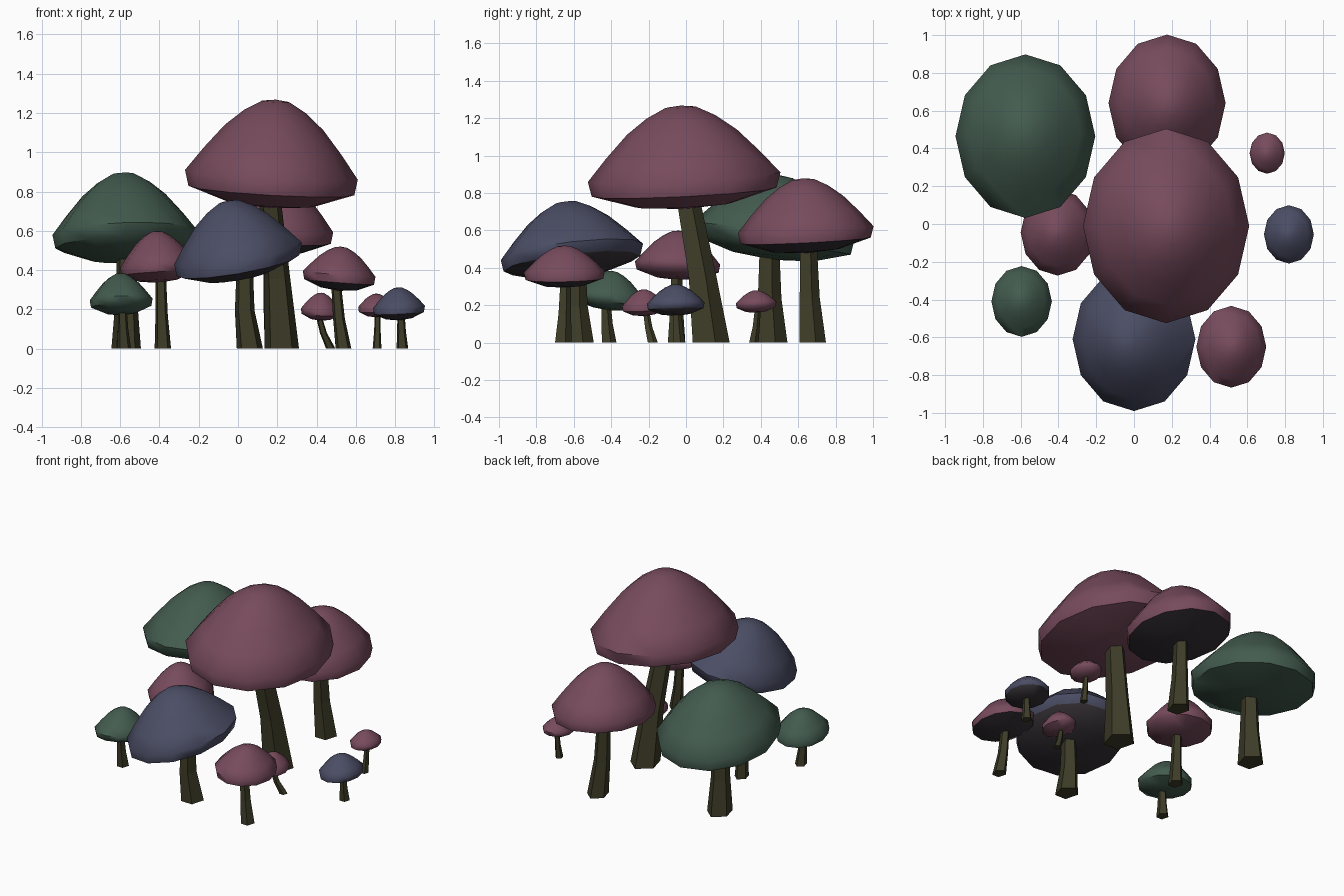
import bpy, bmesh, math

if "Cube" in bpy.data.objects:
    bpy.data.objects.remove(bpy.data.objects["Cube"])

def material(name, r, g, b):
    m = bpy.data.materials.new(name)
    m.diffuse_color = (r, g, b, 1)
    m.use_nodes = True
    m.node_tree.nodes["Principled BSDF"].inputs["Base Color"].default_value = m.diffuse_color
    return m

MATS = {
    "red": material("dusky red", 0.185, 0.07, 0.107),
    "green": material("forest green", 0.056, 0.106, 0.078),
    "blue": material("slate blue", 0.07, 0.075, 0.13),
    "stem": material("olive brown", 0.047, 0.044, 0.02),
    "gills": material("dark gills", 0.036, 0.03, 0.035),
}
DEEPER = 1.17  # everything is a little deeper than wide

# half outline of a cap: radius, height (share of crown above the widest ring, of belly below)
PROFILE = [(0.16, 0.975), (0.36, 0.84), (0.57, 0.63), (0.8, 0.31),
           (1.0, 0.0), (0.96, -0.47), (0.5, -0.88)]

def loft(name, rings, top, bottom, mats, under=99, smooth=False):
    """Skin rings from top to bottom and close both ends with a fan."""
    bm = bmesh.new()
    rv = [[bm.verts.new(p) for p in r] for r in rings]
    n = len(rv[0])
    a, b = bm.verts.new(top), bm.verts.new(bottom)
    for j in range(n):
        k = (j + 1) % n
        bm.faces.new((a, rv[0][j], rv[0][k]))
        for i in range(len(rv) - 1):
            f = bm.faces.new((rv[i][j], rv[i + 1][j], rv[i + 1][k], rv[i][k]))
            f.material_index = int(i >= under)
        f = bm.faces.new((b, rv[-1][k], rv[-1][j]))
        f.material_index = int(under < 99)
    bmesh.ops.recalc_face_normals(bm, faces=bm.faces)
    me = bpy.data.meshes.new(name)
    bm.to_mesh(me)
    bm.free()
    for m in mats:
        me.materials.append(MATS[m])
    ob = bpy.data.objects.new(name, me)
    bpy.context.collection.objects.link(ob)
    if smooth:
        bpy.ops.object.select_all(action='DESELECT')
        ob.select_set(True)
        bpy.context.view_layer.objects.active = ob
        bpy.ops.object.shade_smooth_by_angle(angle=math.radians(55))

def mushroom(name, col, under, cx, cy, r, zw, crown, tx, ty, bx, by, bend, n=12, sides=5):
    # cap: tilted by (tx, ty), its peak leaning away from the raised side
    belly = 0.025 + 0.33 * r
    def point(s, h, ang):
        up = max(h, 0) * crown
        dx = r * s * math.cos(ang) - tx * up
        dy = DEEPER * r * s * math.sin(ang) - ty * up
        return (cx + dx, cy + dy, zw + up + min(h, 0) * belly + tx * dx + ty * dy)
    rings = [[point(s, h, math.tau * j / n) for j in range(n)] for s, h in PROFILE]
    loft(name + "_cap", rings, point(0, 1, 0), point(0, -1, 0), [col, under], 5, True)

    # stem: bent once between the foot (bx, by) and the cap
    x, y, w = cx + 0.2 * tx, cy + 0.2 * ty, 0.005 + 0.2 * r
    path = [(x, y, zw - 0.5 * belly, 0.62 * w),
            (bx + bend * (x - bx), by + bend * (y - by), 0.4 * zw, 0.75 * w),
            (bx, by, 0, w)]
    rings = [[(px + pw * math.cos(math.tau * j / sides + 0.3),
               py + DEEPER * pw * math.sin(math.tau * j / sides + 0.3), pz)
              for j in range(sides)] for px, py, pz, pw in path]
    loft(name + "_stem", rings, path[0][:3], path[-1][:3], ["stem"])

# cap centre x y, radius, height of widest ring, crown height, tilt x y, foot x y, bend
mushroom("tall_red", "red", "red", .17, -.01, .44, .885, .385, -.057, .05, .222, .125, .35)
mushroom("back_red", "red", "gills", .175, .64, .31, .605, .275, -.04, .05, .2, .67, .7)
mushroom("large_green", "green", "green", -.575, .465, .37, .59, .31, .03, -.12, -.57, .45, 1)
mushroom("front_blue", "blue", "gills", 0, -.61, .325, .485, .28, .17, .115, .06, -.575, 1)
mushroom("left_red", "red", "red", -.405, -.045, .195, .425, .175, .06, -.04, -.383, -.055, .6)
mushroom("small_green", "green", "green", -.595, -.41, .16, .25, .135, .03, -.1, -.58, -.415, .6)
mushroom("right_red", "red", "gills", .515, -.65, .185, .38, .14, -.08, .02, .537, -.66, .6)
mushroom("low_red", "red", "red", .42, -.225, .1, .2, .085, -.05, .05, .472, -.18, .6)
mushroom("tiny_red", "red", "red", .705, .375, .093, .215, .065, .03, .04, .708, .36, .6)
mushroom("small_blue", "blue", "gills", .82, -.055, .132, .212, .1, .05, .03, .837, -.04, .6)
